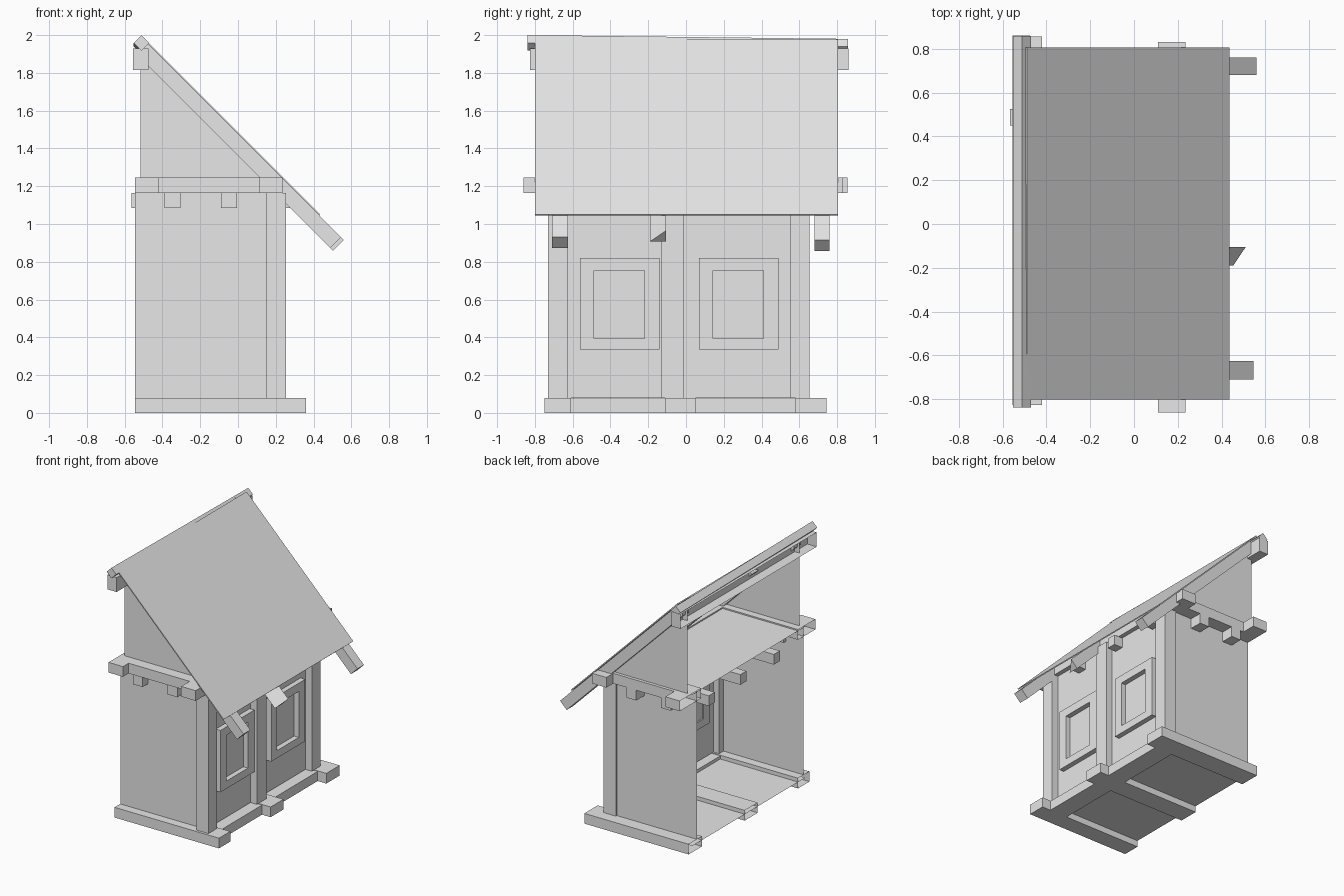
import bpy
import bmesh
from mathutils import Vector

default_cube = bpy.data.objects.get("Cube")
if default_cube:
    bpy.data.objects.remove(default_cube, do_unlink=True)

# One plain grey for the whole building
grey = bpy.data.materials.new("plain grey")
grey.use_nodes = True
grey_value = (0.8, 0.8, 0.8, 1)
grey.diffuse_color = grey_value
grey.node_tree.nodes["Principled BSDF"].inputs["Base Color"].default_value = grey_value


def finish(name, bm):
    mesh = bpy.data.meshes.new(name)
    bm.to_mesh(mesh)
    bm.free()
    mesh.materials.append(grey)
    obj = bpy.data.objects.new(name, mesh)
    bpy.context.scene.collection.objects.link(obj)
    return obj


def prism(name, profile, offset):
    """Extrude a closed profile along an offset vector."""
    bm = bmesh.new()
    face = bm.faces.new([bm.verts.new(point) for point in profile])
    result = bmesh.ops.extrude_face_region(bm, geom=[face], use_keep_orig=True)
    moved = [item for item in result["geom"] if isinstance(item, bmesh.types.BMVert)]
    bmesh.ops.translate(bm, vec=Vector(offset), verts=moved)
    bmesh.ops.recalc_face_normals(bm, faces=bm.faces)
    return finish(name, bm)


def box(name, x, y, z, open_back=False):
    """Box from (low, high) pairs; open_back leaves out the face on the cut side."""
    bm = bmesh.new()
    bmesh.ops.create_cube(bm, size=1)
    for vert in bm.verts:
        vert.co = [pair[0] if co < 0 else pair[1] for co, pair in zip(vert.co, (x, y, z))]
    if open_back:
        back = [face for face in bm.faces if face.normal.x < -0.9]
        bmesh.ops.delete(bm, geom=back, context="FACES")
    return finish(name, bm)


def panel(name, points):
    """Single flat sheet."""
    bm = bmesh.new()
    bm.faces.new([bm.verts.new(point) for point in points])
    return finish(name, bm)


back = -0.545
window_wall = 0.2
sill_top = 0.08
plate_bottom, plate_top = 1.165, 1.245
plate = (plate_bottom, plate_top)

# Base sills, with the ends sticking out below the posts
for side, span in (("front", (-0.75, -0.61)), ("middle", (-0.11, 0.05)), ("rear", (0.58, 0.745))):
    box(side + "_sill", (back, 0.36), span, (0, sill_top), True)
box("long_sill", (0.13, 0.285), (-0.7, 0.7), (0, sill_top - 0.005))
panel("floor", [(back, -0.7, 0.05), (window_wall, -0.7, 0.05),
                (window_wall, 0.7, 0.05), (back, 0.7, 0.05)])

# Posts of the window wall
for side, span in (("front", (-0.73, -0.625)), ("middle", (-0.13, -0.01)), ("rear", (0.55, 0.655))):
    box(side + "_post", (0.15, 0.255), span, (sill_top, plate_bottom))

# Thin lower walls
front_y, rear_y = -0.68, 0.643
for side, y in (("front", front_y), ("rear", rear_y)):
    panel(side + "_wall", [(back, y, sill_top), (window_wall, y, sill_top),
                           (window_wall, y, plate_top), (back, y, plate_top)])
panel("window_wall", [(window_wall, front_y, sill_top), (window_wall, rear_y, sill_top),
                      (window_wall, rear_y, plate_top), (window_wall, front_y, plate_top)])

# Window frames, each made of two rails and two stiles
depth = (window_wall - 0.01, window_wall + 0.04)
bottom, top = 0.335, 0.82
for side, low, high in (("front", -0.56, -0.14), ("rear", 0.07, 0.49)):
    inner_low, inner_high = low + 0.072, high - 0.08
    box(side + "_window_bottom_rail", depth, (low, high), (bottom, bottom + 0.06))
    box(side + "_window_top_rail", depth, (low, high), (top - 0.065, top))
    stile = (bottom + 0.06, top - 0.065)
    box(side + "_window_first_stile", depth, (low, inner_low), stile)
    box(side + "_window_second_stile", depth, (inner_high, high), stile)

# Wall plates: stubs at the cut side, a through beam, and cross beams
box("front_plate_stub", (back, -0.42), (-0.825, -0.61), plate, True)
box("rear_plate_stub", (back, -0.42), (0.59, 0.855), plate, True)
box("window_side_plate", (0.11, 0.235), (-0.86, 0.83), plate)
box("front_cross_plate", (-0.43, 0.12), (-0.755, -0.61), plate)
box("rear_cross_plate", (-0.43, 0.12), (0.59, 0.745), plate)
ceiling_z = plate_top - 0.01
panel("ceiling", [(back, -0.7, ceiling_z), (window_wall, -0.7, ceiling_z),
                  (window_wall, 0.7, ceiling_z), (back, 0.7, ceiling_z)])

# Joist ends below the plates
joist = (1.085, plate_bottom)
for number, x in enumerate(((-0.39, -0.305), (-0.09, -0.005))):
    box(f"front_joist_{number}", x, (-0.745, front_y + 0.03), joist)
    box(f"rear_joist_{number}", x, (rear_y - 0.03, 0.745), joist)
for number, (y, start) in enumerate(((0.45, -0.565), (0.03, back), (-0.385, back))):
    box(f"cross_joist_{number}", (start, 0.275), (y, y + 0.075), joist)

# Gable sheets follow the roof slope, where x + z is constant
roof_sum = 1.475
gable_back = -0.515
for side, y in (("front", -0.668), ("rear", 0.72)):
    panel(side + "_gable", [(gable_back, y, plate_top - 0.02),
                            (roof_sum - plate_top, y, plate_top - 0.02),
                            (roof_sum - plate_top, y, plate_top),
                            (gable_back, y, roof_sum - gable_back - 0.02)])

# Rafters under the roof
drop = 0.057
for side, y, width, end in (("front", -0.71, 0.085, 0.545), ("rear", 0.68, 0.08, 0.56)):
    prism(side + "_rafter", [(-0.5, y, roof_sum + 0.5), (end, y, roof_sum - end),
                             (end - drop, y, roof_sum - end - drop),
                             (-0.5, y, roof_sum + 0.5 - 2 * drop)], (0, width, 0))

# Middle rafter is split along its length to a triangular section
end, y = 0.51, -0.105
length = end + 0.44
prism("middle_rafter", [(end, y, roof_sum - end), (end - drop, y, roof_sum - end - drop),
                        (end - drop, y - 0.085, roof_sum - end - drop)],
      (-length, 0, length))

# Roof sheet
eave, crest = 0.43, -0.495
thin = 0.006
prism("roof", [(crest, -0.8, roof_sum - crest), (eave, -0.8, roof_sum - eave),
               (eave + thin, -0.8, roof_sum - eave + thin),
               (crest + thin, -0.8, roof_sum - crest + thin)], (0, 1.605, 0))

# Ridge beam and the slightly tilted diamond cap
box("ridge_beam", (-0.555, -0.475), (-0.825, 0.86), (1.815, 1.928), True)
half, centre = 0.041, -0.511
prism("ridge_cap", [(centre, -0.838, 2), (centre + half, -0.838, 2 - half),
                    (centre, -0.838, 2 - 2 * half), (centre - half, -0.838, 2 - half)],
      (0, 1.695, -0.02))
